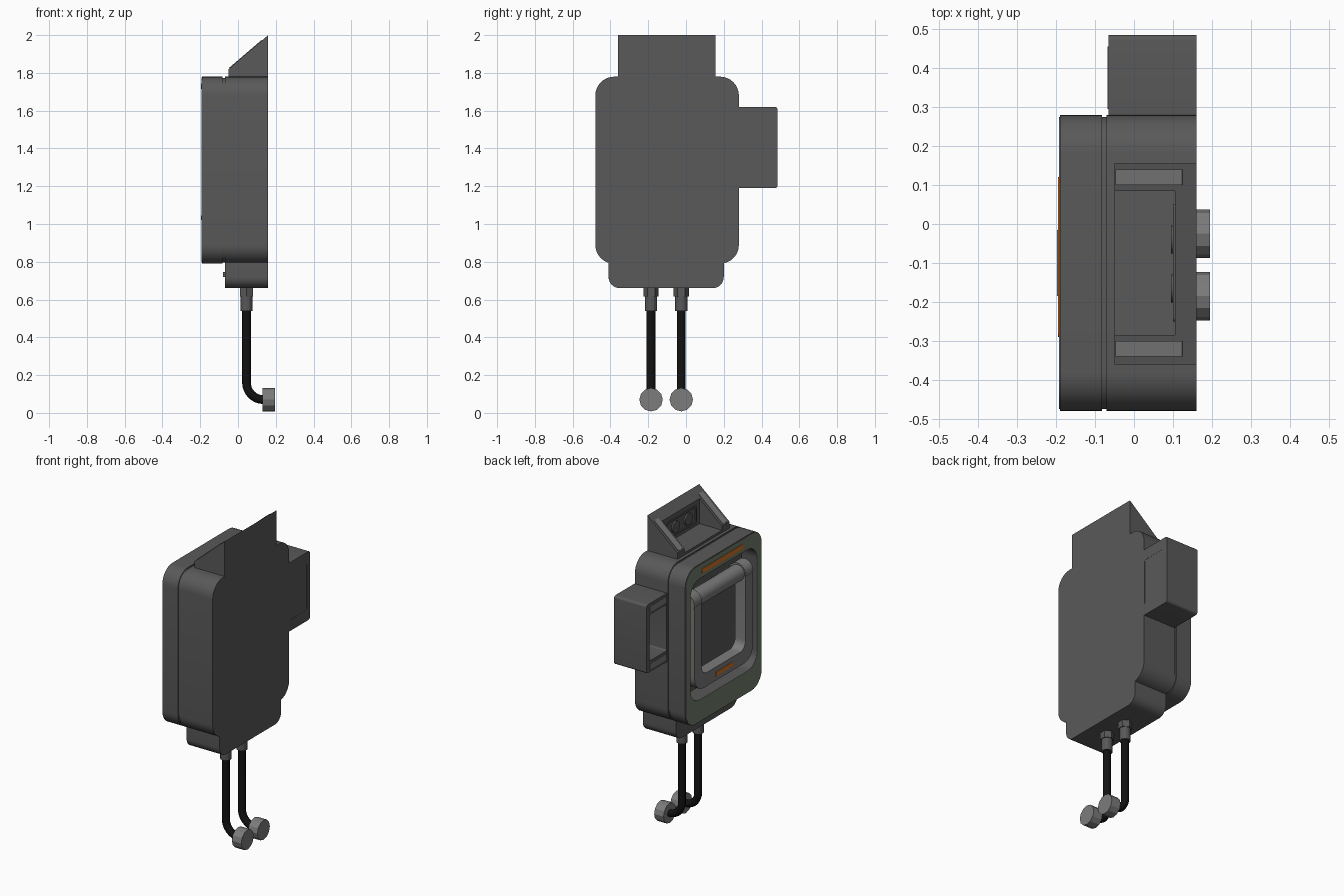
import bpy, bmesh, math
from mathutils import Matrix

if "Cube" in bpy.data.objects:
    bpy.data.objects.remove(bpy.data.objects["Cube"])


def material(name, rgb):
    m = bpy.data.materials.new(name)
    m.use_nodes = True
    m.diffuse_color = (*rgb, 1)
    m.node_tree.nodes["Principled BSDF"].inputs["Base Color"].default_value = (*rgb, 1)
    return m


DARK = material("dark grey", (0.1, 0.1, 0.1))
LIGHT = material("light grey", (0.2, 0.2, 0.2))
GREEN = material("olive green", (0.17, 0.21, 0.15))
ORANGE = material("orange", (0.6, 0.17, 0.02))
BLACK = material("black rubber", (0.006, 0.006, 0.006))


def finish(name, bm, mat, smooth=True):
    bmesh.ops.recalc_face_normals(bm, faces=bm.faces)
    me = bpy.data.meshes.new(name)
    bm.to_mesh(me)
    bm.free()
    me.materials.append(mat)
    ob = bpy.data.objects.new(name, me)
    bpy.context.collection.objects.link(ob)
    if smooth:
        bpy.ops.object.select_all(action="DESELECT")
        ob.select_set(True)
        bpy.context.view_layer.objects.active = ob
        bpy.ops.object.shade_smooth_by_angle(angle=math.radians(29))
    return ob


def corner(cy, cz, r, start, n=8):
    return [(cy + r * math.cos(math.radians(start + 90 * i / n)),
             cz + r * math.sin(math.radians(start + 90 * i / n))) for i in range(n + 1)]


def rounded(y0, y1, z0, z1, r):
    return (corner(y0 + r, z0 + r, r, 180) + corner(y1 - r, z0 + r, r, 270)
            + corner(y1 - r, z1 - r, r, 0) + corner(y0 + r, z1 - r, r, 90))


def u_shape(y0, y1, z0, z1, r):
    return ([(y0, z1)] + corner(y0 + r, z0 + r, r, 180)
            + corner(y1 - r, z0 + r, r, 270) + [(y1, z1)])


def place(axis, p, d):
    return (d, p[0], p[1]) if axis == "x" else (p[0], d, p[1])


def prism(name, pts, a, b, mat, axis="x"):
    bm = bmesh.new()
    lo, hi = ([bm.verts.new(place(axis, p, d)) for p in pts] for d in (a, b))
    bm.faces.new(lo)
    bm.faces.new(hi)
    for i in range(len(pts)):
        j = (i + 1) % len(pts)
        bm.faces.new((lo[i], lo[j], hi[j], hi[i]))
    return finish(name, bm, mat)


def frame(name, outer, inner, a, b, mat, closed=True):
    """Band between two matching outlines, extruded along x."""
    bm = bmesh.new()
    rows = [[bm.verts.new((d, *p)) for p in pts]
            for d, pts in ((a, outer), (b, outer), (b, inner), (a, inner))]
    n = len(outer)
    for k in range(4):
        p, q = rows[k], rows[(k + 1) % 4]
        for i in range(n if closed else n - 1):
            j = (i + 1) % n
            bm.faces.new((p[i], p[j], q[j], q[i]))
    if not closed:
        bm.faces.new([r[0] for r in rows])
        bm.faces.new([r[-1] for r in rows])
    return finish(name, bm, mat)


def box(name, x0, x1, y0, y1, z0, z1, mat):
    return prism(name, [(y0, z0), (y1, z0), (y1, z1), (y0, z1)], x0, x1, mat)


def cylinder(name, axis, centre, r, length, mat, seg=16, smooth=True):
    bm = bmesh.new()
    rot = {"x": Matrix.Rotation(math.pi / 2, 4, "Y"),
           "y": Matrix.Rotation(math.pi / 2, 4, "X"), "z": Matrix()}[axis]
    bmesh.ops.create_cone(bm, cap_ends=True, segments=seg, radius1=r, radius2=r,
                          depth=length, matrix=Matrix.Translation(centre) @ rot)
    return finish(name, bm, mat, smooth)


# Main case: rear shell, groove and hollow front cover
case = rounded(-0.48, 0.28, 0.79, 1.78, 0.1)
recess = rounded(-0.43, 0.23, 0.93, 1.69, 0.09)
prism("rear_shell", case, -0.07, 0.16, DARK)
prism("groove_core", rounded(-0.474, 0.274, 0.796, 1.774, 0.094), -0.085, -0.07, DARK)
frame("front_cover", case, recess, -0.19, -0.082, DARK)
frame("front_panel", rounded(-0.475, 0.275, 0.795, 1.775, 0.095), recess,
      -0.192, -0.188, GREEN)
prism("indicator_strip", rounded(-0.29, 0.12, 1.715, 1.745, 0.014), -0.195, -0.19, ORANGE)

# Swinging handle in the recess
frame("handle", u_shape(-0.39, 0.19, 0.99, 1.53, 0.09),
      u_shape(-0.315, 0.12, 1.075, 1.53, 0.055), -0.193, -0.12, LIGHT, closed=False)
cylinder("handle_bar", "y", (-0.135, -0.1, 1.54), 0.05, 0.46, LIGHT, 24)
for y, side in ((0.155, "left"), (-0.355, "right")):
    cylinder("handle_hub_" + side, "y", (-0.133, y, 1.54), 0.06, 0.075, LIGHT, 24)
box("handle_mark", -0.197, -0.19, -0.185, -0.015, 1.02, 1.045, ORANGE)

# Base block with a small stud
base = [(0.20, 0.82), (-0.41, 0.82)] + corner(-0.35, 0.72, 0.06, 180) + corner(0.14, 0.72, 0.06, 270)
prism("base_block", base, -0.07, 0.16, DARK)
box("base_stud", -0.08, -0.07, -0.13, -0.08, 0.72, 0.745, DARK)

# Sloping hood on top, open to the front, with two sockets


def slope(x):
    return 1.82 + (x + 0.05) * 0.18 / 0.21


wall = [(-0.05, 1.77), (0.16, 1.77), (0.16, 2.0), (-0.05, 1.82)]
rim = [(-0.045, slope(-0.045)), (0.125, slope(0.125)),
       (0.123, slope(0.125) + 0.003), (-0.047, slope(-0.045) + 0.003)]
for side, y0, y1, r0, r1 in (("left", 0.085, 0.155, 0.1, 0.14),
                             ("right", -0.36, -0.285, -0.34, -0.3)):
    prism("hood_wall_" + side, wall, y0, y1, DARK, "y")
    prism("hood_rim_" + side, rim, r0, r1, LIGHT, "y")
prism("hood_back", [(0.105, 1.77), (0.16, 1.77), (0.16, 2.0), (0.105, slope(0.105))],
      -0.285, 0.085, DARK, "y")
box("hood_floor", -0.05, 0.105, -0.285, 0.085, 1.77, 1.795, DARK)
frame("hood_socket_plate", rounded(-0.25, 0.05, 1.815, 1.925, 0.01),
      rounded(-0.24, 0.04, 1.825, 1.915, 0.008), 0.1, 0.106, DARK)
for y in (-0.04, -0.165):
    cylinder("hood_socket", "x", (0.101, y, 1.87), 0.036, 0.012, DARK)

# Side box, open to the front, with two sockets
frame("side_box", rounded(0.27, 0.485, 1.19, 1.62, 0.015),
      rounded(0.285, 0.455, 1.26, 1.55, 0.01), -0.065, 0.16, DARK)
prism("side_box_back", rounded(0.275, 0.48, 1.2, 1.61, 0.015), 0.08, 0.159, DARK)
for z in (1.225, 1.585):
    box("side_box_rim", -0.068, -0.064, 0.295, 0.455, z - 0.018, z + 0.018, LIGHT)
for z in (1.345, 1.465):
    cylinder("side_box_socket", "x", (0.075, 0.37, z), 0.045, 0.014, DARK)

# Two cables with glands and end plugs
for y in (-0.185, -0.025):
    cylinder("gland_nut", "z", (0.045, y, 0.64), 0.04, 0.045, DARK, 6, False)
    cylinder("gland_sleeve", "z", (0.045, y, 0.59), 0.032, 0.1, DARK, 12)
    curve = bpy.data.curves.new("cable", "CURVE")
    curve.dimensions = "3D"
    curve.bevel_depth = 0.023
    curve.bevel_resolution = 2
    path = [(0.045, 0.62)] + corner(0.135, 0.16, 0.09, 180) + [(0.15, 0.07)]
    spline = curve.splines.new("POLY")
    spline.points.add(len(path) - 1)
    for point, (x, z) in zip(spline.points, path):
        point.co = (x, y, z, 1)
    curve.materials.append(BLACK)
    cable = bpy.data.objects.new("cable", curve)
    bpy.context.collection.objects.link(cable)
    bpy.ops.object.select_all(action="DESELECT")
    cable.select_set(True)
    bpy.context.view_layer.objects.active = cable
    bpy.ops.object.convert(target="MESH")
    cylinder("cable_plug", "x", (0.163, y, 0.07), 0.062, 0.065, LIGHT, 12, False)
